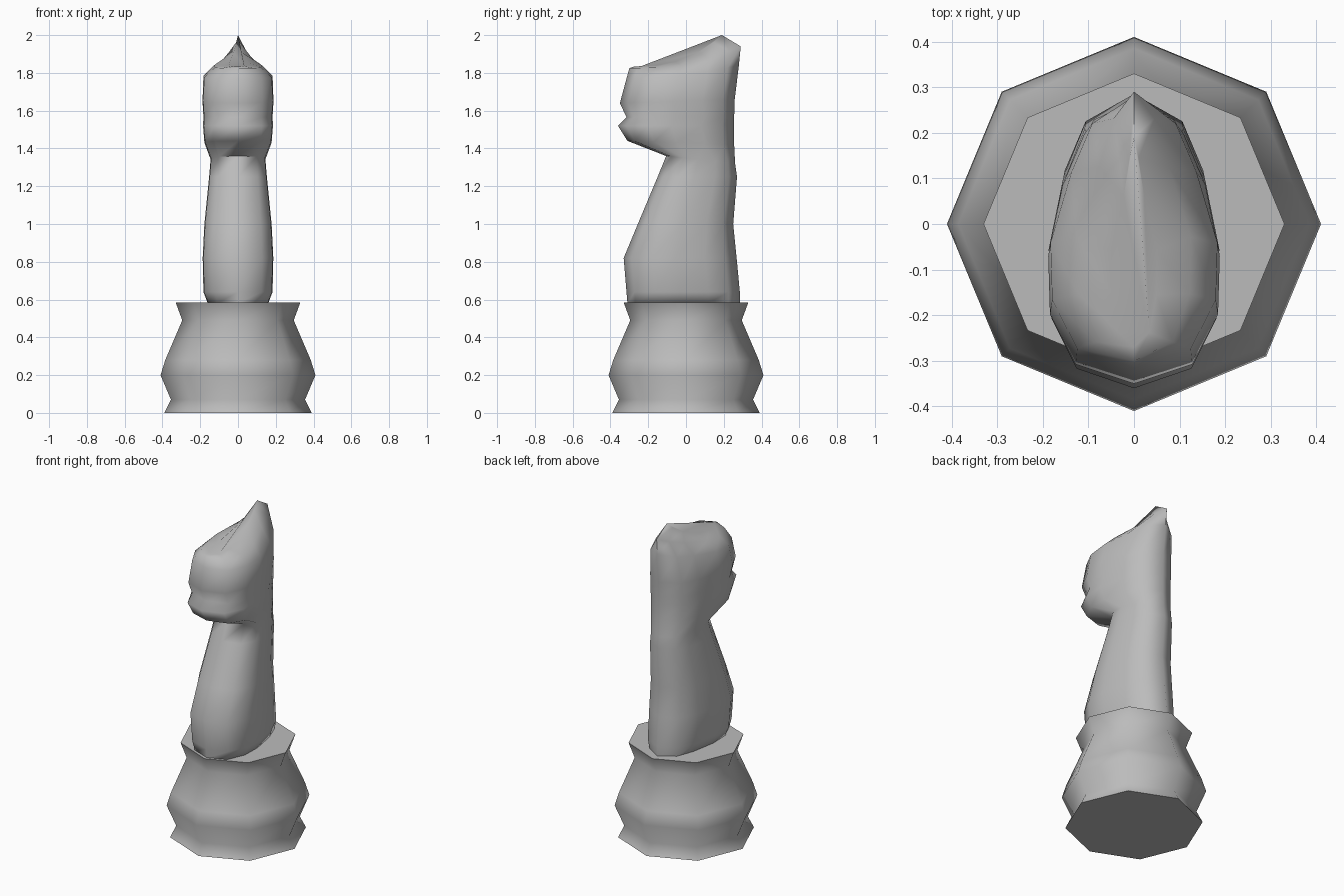
import bpy, bmesh, math

cube = bpy.data.objects.get("Cube")
if cube:
    bpy.data.objects.remove(cube, do_unlink=True)

grey = bpy.data.materials.new("plain grey")
grey.use_nodes = True
colour = (0.5, 0.5, 0.5, 1)
grey.diffuse_color = colour
grey.node_tree.nodes["Principled BSDF"].inputs["Base Color"].default_value = colour


def loft(name, rings, angle):
    """Skin a stack of equal-length rings, cap both ends and shade smooth."""
    bm = bmesh.new()
    loops = [[bm.verts.new(p) for p in ring] for ring in rings]
    n = len(loops[0])
    for low, high in zip(loops, loops[1:]):
        for i in range(n):
            j = (i + 1) % n
            bm.faces.new((low[i], low[j], high[j], high[i]))
    bm.faces.new(loops[0][::-1])
    bm.faces.new(loops[-1])
    bmesh.ops.recalc_face_normals(bm, faces=bm.faces)
    mesh = bpy.data.meshes.new(name)
    bm.to_mesh(mesh)
    bm.free()
    mesh.materials.append(grey)
    obj = bpy.data.objects.new(name, mesh)
    bpy.context.collection.objects.link(obj)
    bpy.ops.object.select_all(action="DESELECT")
    obj.select_set(True)
    bpy.context.view_layer.objects.active = obj
    bpy.ops.object.shade_smooth_by_angle(angle=math.radians(angle))
    return obj


# Eight-sided turned pedestal: (radius, height)
profile = [(0.39, 0), (0.355, 0.07), (0.41, 0.2), (0.385, 0.28),
           (0.295, 0.49), (0.33, 0.585)]
loft("pedestal", [[(r * math.cos(k * math.pi / 4), r * math.sin(k * math.pi / 4), z)
                   for k in range(8)] for r, z in profile], 62)


def section(front, back, width, tail=0.58, bend=1):
    """Egg-shaped ring, blunt in front and pointed behind, tilted front to back."""
    half = [(0.07, 0.68), (0.25, 0.98), (0.46, 1), (0.72, 0.25 + tail), (0.9, tail)]
    outline = [(0, 0)] + half + [(1, 0)] + [(t, -w) for t, w in reversed(half)]
    return [(w * width, front[0] + (back[0] - front[0]) * t,
             front[1] + (back[1] - front[1]) * t ** bend) for t, w in outline]


# Horse neck and head, from the chest to the ear ridge
loft("horse_head", [
    section((-0.31, 0.58), (0.285, 0.58), 0.16),
    section((-0.315, 0.64), (0.285, 0.64), 0.183),
    section((-0.33, 0.82), (0.268, 0.82), 0.187),
    section((-0.255, 1.0), (0.25, 1.0), 0.178),
    section((-0.15, 1.25), (0.27, 1.25), 0.153),
    section((-0.105, 1.36), (0.26, 1.32), 0.145),
    section((-0.31, 1.44), (0.255, 1.42), 0.178),
    section((-0.36, 1.52), (0.255, 1.52), 0.185),
    section((-0.315, 1.565), (0.255, 1.57), 0.183),
    section((-0.35, 1.64), (0.258, 1.66), 0.188),
    section((-0.315, 1.77), (0.28, 1.84), 0.183, 0.5, 2),
    section((-0.3, 1.825), (0.29, 1.94), 0.125, 0.36, 2.5),
    section((-0.27, 1.835), (0.19, 2.0), 0.05, 0.2, 2.5),
], 75)
